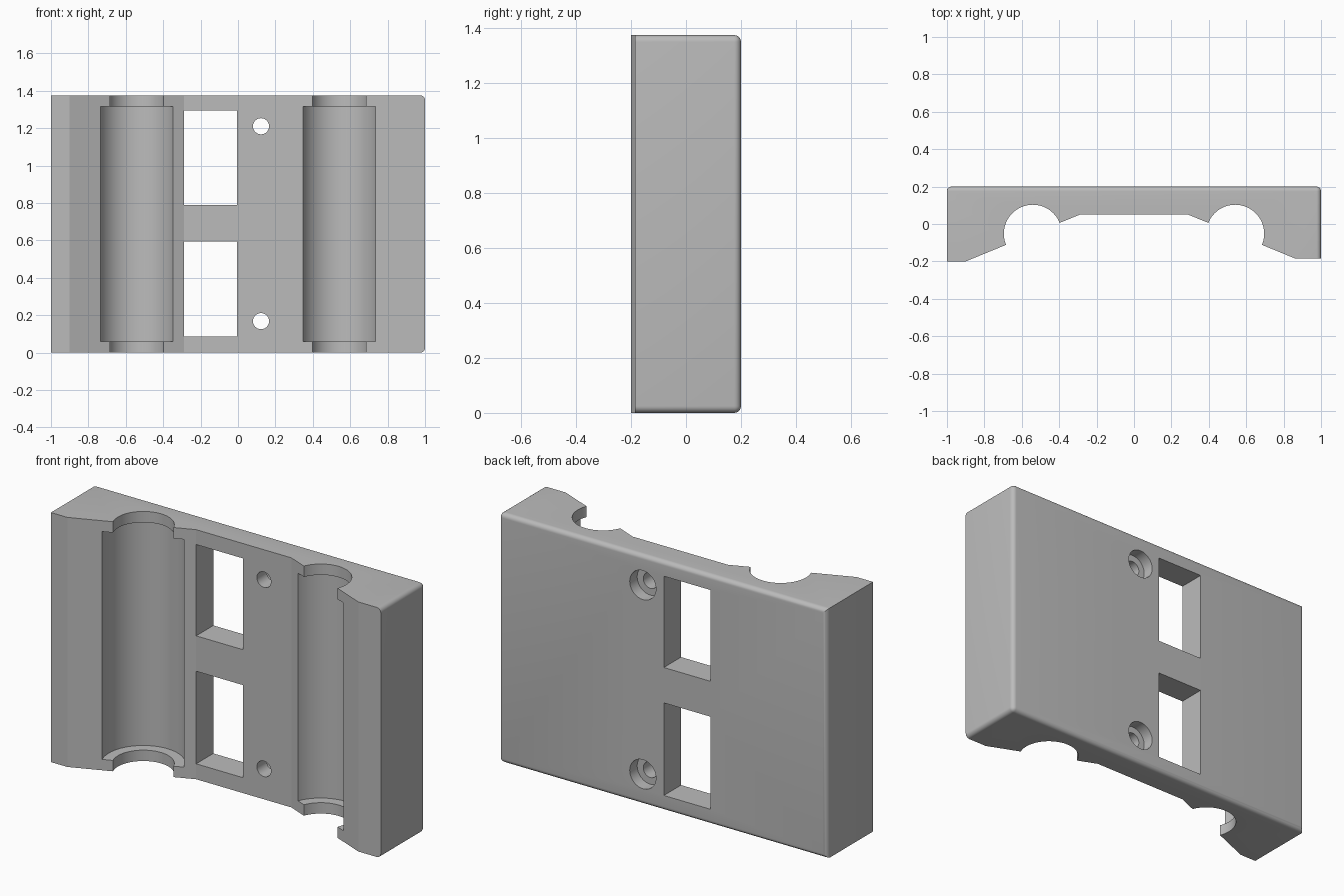
import bpy, bmesh, math

if "Cube" in bpy.data.objects:
    bpy.data.objects.remove(bpy.data.objects["Cube"], do_unlink=True)

HEIGHT = 1.375
BACK = 0.2
MID = HEIGHT / 2

grey = bpy.data.materials.new("plain grey")
grey.use_nodes = True
colour = (0.5, 0.5, 0.5, 1)
grey.diffuse_color = colour
grey.node_tree.nodes["Principled BSDF"].inputs["Base Color"].default_value = colour


def add_object(name, bm):
    bmesh.ops.recalc_face_normals(bm, faces=bm.faces[:])
    mesh = bpy.data.meshes.new(name)
    bm.to_mesh(mesh)
    bm.free()
    mesh.materials.append(grey)
    obj = bpy.data.objects.new(name, mesh)
    bpy.context.collection.objects.link(obj)
    return obj


def cut(target, cutter):
    bpy.context.view_layer.objects.active = target
    mod = target.modifiers.new("cut", "BOOLEAN")
    mod.operation = "DIFFERENCE"
    mod.solver = "EXACT"
    mod.object = cutter
    bpy.ops.object.modifier_apply(modifier=mod.name)
    bpy.data.objects.remove(cutter, do_unlink=True)


def cylinder(radius, depth, location, along_y=False):
    bpy.ops.mesh.primitive_cylinder_add(
        vertices=64, radius=radius, depth=depth, location=location,
        rotation=(math.pi / 2 if along_y else 0, 0, 0))
    return bpy.context.object


def box(x0, x1, z0, z1):
    bpy.ops.mesh.primitive_cube_add(size=1, location=((x0 + x1) / 2, 0.1, (z0 + z1) / 2))
    obj = bpy.context.object
    obj.scale = (x1 - x0, 1, z1 - z0)
    return obj


# Plate body: extruded profile with rounded back and end edges
profile = [(-1, BACK), (-1, -0.2), (-0.9, -0.2), (-0.29, 0.05),
           (0.29, 0.05), (0.863, -0.185), (1, -0.185), (1, BACK)]
bm = bmesh.new()
base = bm.faces.new([bm.verts.new((x, y, 0)) for x, y in profile])
extruded = bmesh.ops.extrude_face_region(bm, geom=[base])
bmesh.ops.translate(bm, vec=(0, 0, HEIGHT),
                    verts=[v for v in extruded["geom"] if isinstance(v, bmesh.types.BMVert)])


def is_rounded(edge):
    a, b = (v.co for v in edge.verts)
    on_back = min(a.y, b.y) > BACK - 0.001
    on_end = min(a.x, b.x) > 0.999 and abs(a.z - b.z) < 0.001
    return on_back or on_end


bmesh.ops.bevel(bm, geom=[e for e in bm.edges if is_rounded(e)], offset=0.025,
                segments=6, profile=0.5, affect="EDGES", clamp_overlap=True)
plate = add_object("clamp_plate", bm)

# Round grooves: narrow through the ends, wider between them
for side in (-1, 1):
    cut(plate, cylinder(0.155, HEIGHT + 0.4, (side * 0.541, -0.052, MID)))
    cut(plate, cylinder(0.21, 1.255, (side * 0.541, -0.052, MID)))

# Two rectangular windows
for z0, z1 in ((0.085, 0.595), (0.79, 1.293)):
    cut(plate, box(-0.29, -0.005, z0, z1))

# Two screw holes, counterbored from the back
for z in (0.168, 1.21):
    cut(plate, cylinder(0.043, 1, (0.123, 0.1, z), along_y=True))
    cut(plate, cylinder(0.08, 0.2, (0.123, BACK + 0.035, z), along_y=True))

bpy.ops.object.select_all(action="DESELECT")
plate.select_set(True)
bpy.context.view_layer.objects.active = plate
bpy.ops.object.shade_smooth_by_angle(angle=math.radians(20))
